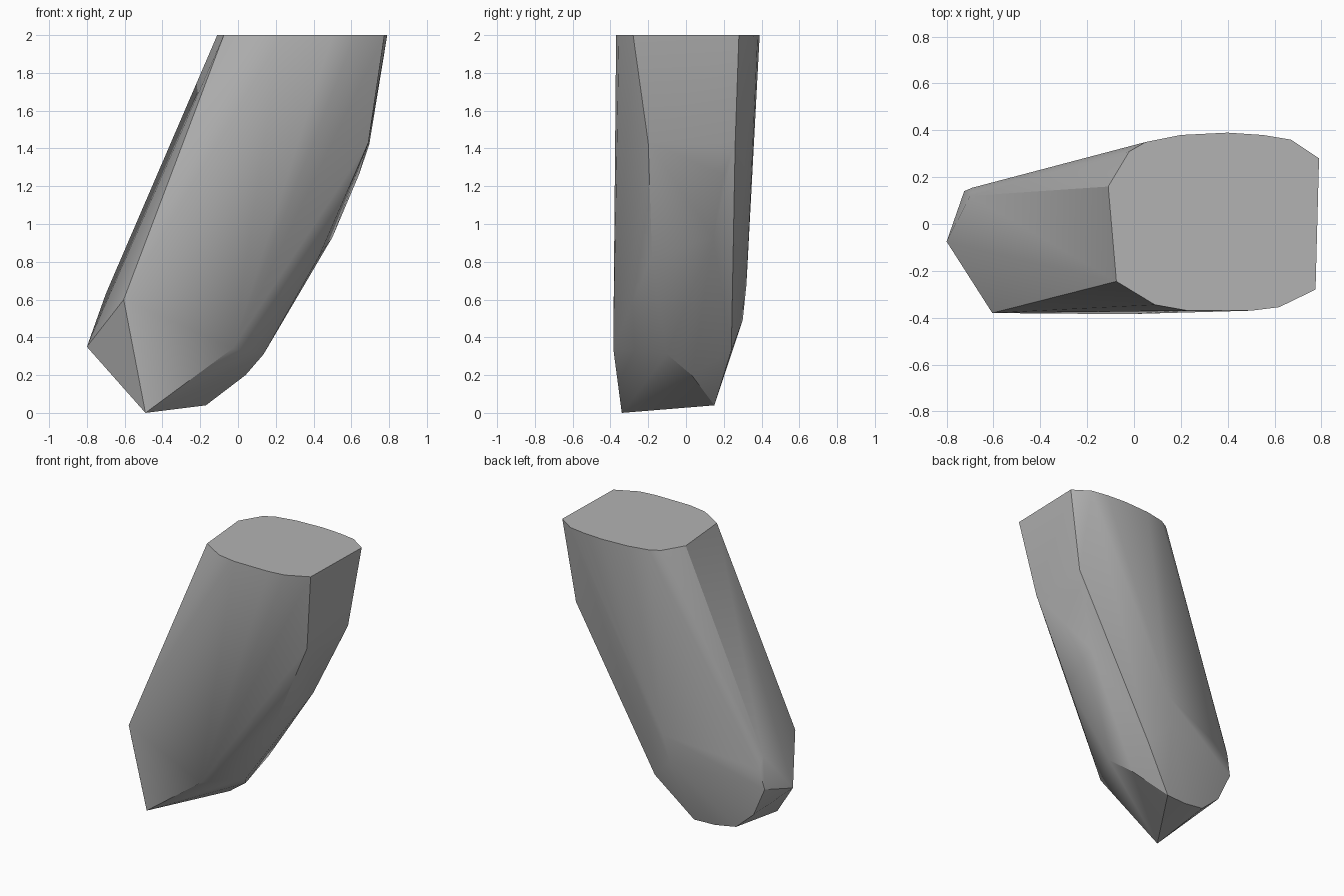
import bpy
import bmesh
import math

cube = bpy.data.objects.get("Cube")
if cube:
    bpy.data.objects.remove(cube, do_unlink=True)

stone = bpy.data.materials.new("stone_grey")
stone.use_nodes = True
stone.diffuse_color = (0.45, 0.45, 0.45, 1)
stone.node_tree.nodes["Principled BSDF"].inputs["Base Color"].default_value = (0.45, 0.45, 0.45, 1)

# Flat top outline
TOP_Z = 2.0
top = [(.79, .28), (.67, .36), (.55, .38), (.4, .39), (.2, .38), (.05, .35),
       (-.02, .31), (-.11, .16), (-.085, .1), (-.075, -.245), (.09, -.345),
       (.23, -.37), (.5, -.37), (.62, -.355), (.775, -.28)]

# Curved right flank: front and back edges
flank = [(.69, -.2, 1.43), (.43, -.18, .83), (.695, .26, 1.42),
         (.64, .2, 1.26), (.5, .145, .93)]

# Chipped left end and pointed foot
foot = [(-.605, -.38, .6), (-.8, -.075, .35), (-.49, -.34, 0), (-.03, -.385, .34),
        (-.7, .12, .63), (-.725, .14, .4), (-.69, .155, .54)]

# Rounded underside and lower back
underside = [(.135, -.1, .31), (.04, .03, .2), (-.17, .15, .04), (-.33, .14, .04),
             (-.49, .13, .065), (-.63, .13, .19), (.08, .24, .33),
             (-.04, .32, .68), (-.08, .3, .49)]

# Shard body wrapped around the corner points
bm = bmesh.new()
for p in [(x, y, TOP_Z) for x, y in top] + flank + foot + underside:
    bm.verts.new(p)
hull = bmesh.ops.convex_hull(bm, input=bm.verts[:])
loose = [v for v in bm.verts if not v.link_faces]
bmesh.ops.delete(bm, geom=loose, context="VERTS")
bmesh.ops.dissolve_limit(bm, angle_limit=math.radians(0.5), verts=bm.verts[:], edges=bm.edges[:])
bmesh.ops.recalc_face_normals(bm, faces=bm.faces[:])

mesh = bpy.data.meshes.new("rock_shard")
bm.to_mesh(mesh)
bm.free()
mesh.materials.append(stone)
shard = bpy.data.objects.new("rock_shard", mesh)
bpy.context.collection.objects.link(shard)

# Smooth the gentle bends, keep the chipped edges sharp
bpy.ops.object.select_all(action="DESELECT")
shard.select_set(True)
bpy.context.view_layer.objects.active = shard
bpy.ops.object.shade_smooth_by_angle(angle=math.radians(30))
